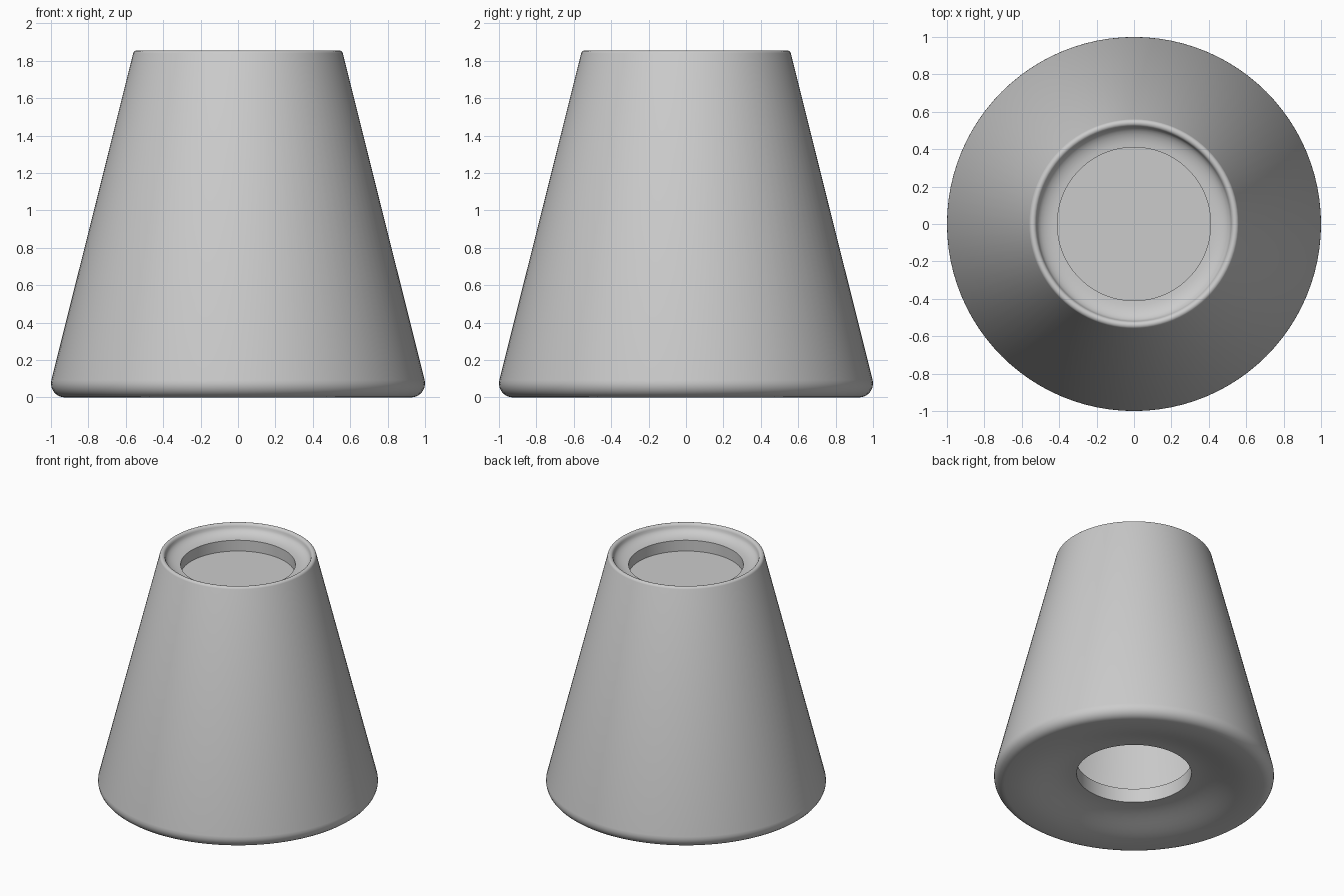
import bpy, bmesh, math

cube = bpy.data.objects.get("Cube")
if cube:
    bpy.data.objects.remove(cube, do_unlink=True)

grey = bpy.data.materials.new("plain grey")
grey.use_nodes = True
colour = (0.6, 0.6, 0.6, 1)
grey.diffuse_color = colour
grey.node_tree.nodes["Principled BSDF"].inputs["Base Color"].default_value = colour

SIDES = 96


def arc(cx, cz, rx, rz, start, end, steps=7):
    """Points on an elliptical arc, angles in degrees."""
    angles = [math.radians(start + (end - start) * i / steps) for i in range(steps + 1)]
    return [(cx + rx * math.cos(a), cz + rz * math.sin(a)) for a in angles]


def lathe(name, profile, closed):
    """Spin an (r, z) profile around the z axis."""
    bm = bmesh.new()
    rings = []
    for r, z in profile:
        if r == 0:
            rings.append([bm.verts.new((0, 0, z))] * SIDES)
        else:
            rings.append([bm.verts.new((r * math.cos(math.tau * i / SIDES),
                                        r * math.sin(math.tau * i / SIDES), z))
                          for i in range(SIDES)])
    pairs = list(zip(rings, rings[1:]))
    if closed:
        pairs.append((rings[-1], rings[0]))
    for a, b in pairs:
        for i in range(SIDES):
            j = (i + 1) % SIDES
            bm.faces.new(list(dict.fromkeys((a[i], a[j], b[j], b[i]))))
    bmesh.ops.recalc_face_normals(bm, faces=bm.faces)
    mesh = bpy.data.meshes.new(name)
    bm.to_mesh(mesh)
    bm.free()
    mesh.materials.append(grey)
    obj = bpy.data.objects.new(name, mesh)
    bpy.context.collection.objects.link(obj)
    bpy.ops.object.select_all(action='DESELECT')
    obj.select_set(True)
    bpy.context.view_layer.objects.active = obj
    bpy.ops.object.shade_smooth_by_angle(angle=math.radians(35))
    return obj


# Hollow tapered body: dished underside, rounded foot, rounded rim, dished mouth
underside = [(0.41 + 0.46 * t, 0.045 * (1 + math.cos(math.pi * t)))
             for t in (i / 10 for i in range(11))]
foot = arc(0.925, 0.075, 0.075, 0.075, -90, 14)
rim = arc(0.541, 1.835, 0.02, 0.02, 14, 170)
mouth = arc(0.41, 1.835, 0.11, 0.06, 0, -90)
cavity = [(0.41, 1.69), (0.48, 1.69), (0.84, 0.2), (0.41, 0.2)]
lathe("tapered_body", underside + foot + rim + mouth + cavity, True)

# Flat plate closing the mouth
lathe("mouth_plate", [(0, 1.69), (0.45, 1.69), (0.45, 1.66), (0, 1.66)], False)
